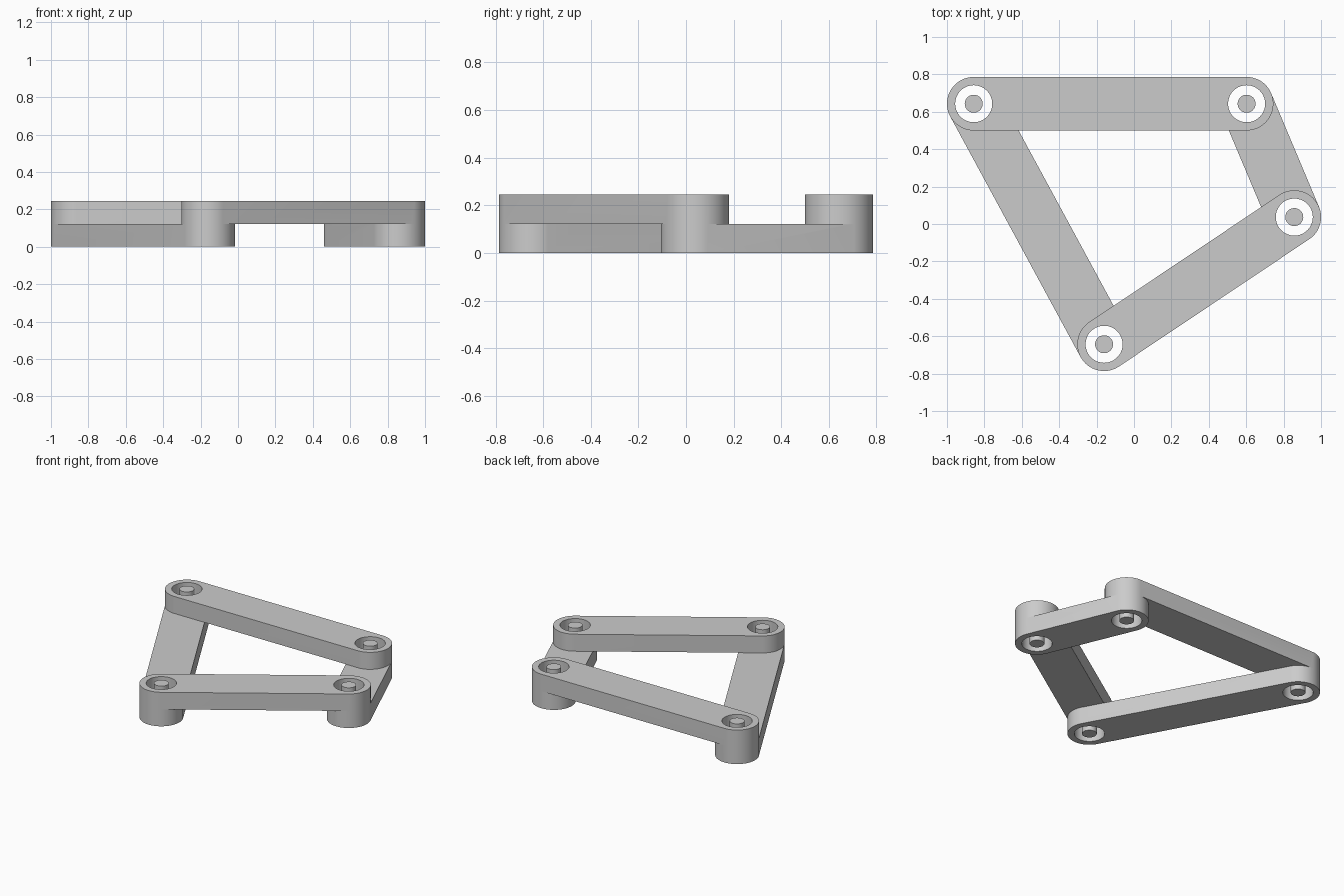
import bpy, bmesh
from math import cos, sin, tau
from mathutils import Vector

if "Cube" in bpy.data.objects:
    bpy.data.objects.remove(bpy.data.objects["Cube"])

H, MID = 0.245, 0.1225          # full height, layer split
R, HOLE, PIN = 0.143, 0.099, 0.048
A, B, C, D = [Vector(p) for p in
              ((-0.857, 0.643), (0.602, 0.643), (0.857, 0.037), (-0.16, -0.643))]


def prism(name, a, b, r, z0, z1, n=96):
    """Round-ended bar from a to b (a cylinder when a == b)."""
    bm = bmesh.new()
    ring = []
    for k in range(n):
        d = Vector((cos(tau * k / n), sin(tau * k / n)))
        p = (b if d.dot(b - a) > 0 else a) + d * r
        ring.append(bm.verts.new((p.x, p.y, z0)))
    face = bm.faces.new(ring)
    top = bmesh.ops.extrude_face_region(bm, geom=[face])["geom"]
    bmesh.ops.translate(bm, vec=(0, 0, z1 - z0),
                        verts=[v for v in top if isinstance(v, bmesh.types.BMVert)])
    bmesh.ops.recalc_face_normals(bm, faces=bm.faces)
    me = bpy.data.meshes.new(name)
    bm.to_mesh(me)
    bm.free()
    ob = bpy.data.objects.new(name, me)
    bpy.context.collection.objects.link(ob)
    return ob


def smooth(ob):
    bpy.ops.object.select_all(action='DESELECT')
    ob.select_set(True)
    bpy.context.view_layer.objects.active = ob
    bpy.ops.object.shade_smooth_by_angle(angle=0.6)


# Four bars: two on the upper layer, two on the lower, fused at the joints
frame = prism("linkage_frame", A, B, R, MID, H)
helpers = [(prism("lower_long_bar", A, D, R, 0, MID), 'UNION'),
           (prism("lower_short_bar", B, C, R, 0, MID), 'UNION'),
           (prism("upper_front_bar", D, C, R, MID, H), 'UNION')]

# Through holes at every joint
helpers += [(prism("hole_cutter", p, p, HOLE, -0.1, H + 0.1, 64), 'DIFFERENCE')
            for p in (A, B, C, D)]
for ob, op in helpers:
    ob.hide_render = True
    mod = frame.modifiers.new(ob.name, 'BOOLEAN')
    mod.operation, mod.solver, mod.object = op, 'EXACT', ob

# Bake the fused frame and drop the helpers
deps = bpy.context.evaluated_depsgraph_get()
mesh = bpy.data.meshes.new_from_object(frame.evaluated_get(deps))
frame.modifiers.clear()
frame.data = mesh
for ob, _ in helpers:
    bpy.data.objects.remove(ob)
smooth(frame)

# Loose pivot pins standing in the holes
for p in (A, B, C, D):
    smooth(prism("pivot_pin", p, p, PIN, 0, H, 48))
